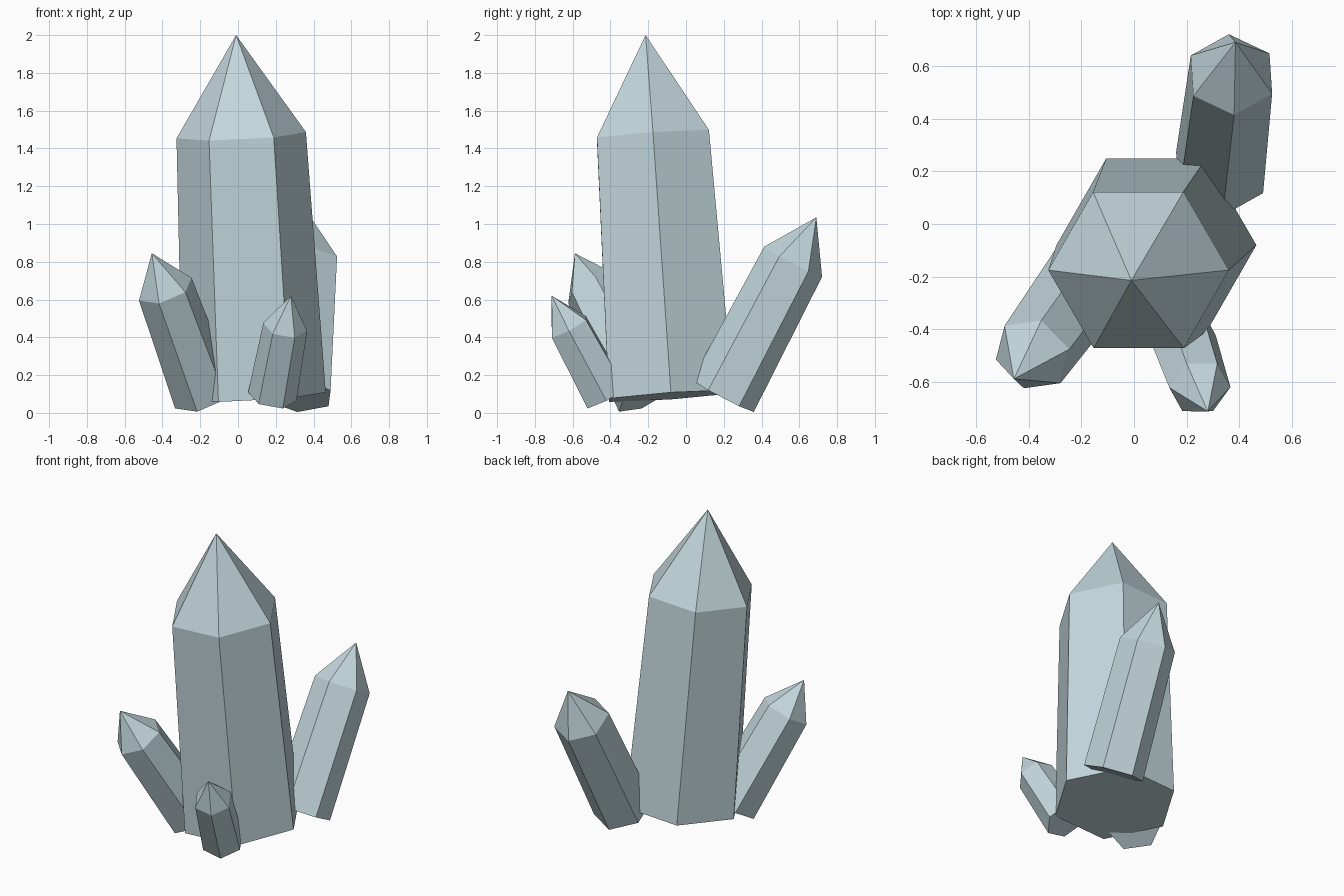
import bpy, bmesh, math
from mathutils import Vector

if "Cube" in bpy.data.objects:
    bpy.data.objects.remove(bpy.data.objects["Cube"])

mat = bpy.data.materials.new("pale_blue_crystal")
mat.diffuse_color = (0.545, 0.68, 0.716, 1)
mat.use_nodes = True
mat.node_tree.nodes["Principled BSDF"].inputs["Base Color"].default_value = mat.diffuse_color


def crystal(name, base, shoulder, tip, r_base, r_shoulder, corner):
    """Six-sided tapered shaft with a pointed cap; corner is the direction of one edge."""
    base, shoulder, tip = Vector(base), Vector(shoulder), Vector(tip)
    axis = (shoulder - base).normalized()
    u = Vector(corner)
    u = (u - axis * u.dot(axis)).normalized()
    v = axis.cross(u)
    bm = bmesh.new()

    def ring(centre, r):
        return [bm.verts.new(centre + r * (math.cos(a) * u + math.sin(a) * v))
                for a in (i * math.pi / 3 for i in range(6))]

    low, high = ring(base, r_base), ring(shoulder, r_shoulder)
    top = bm.verts.new(tip)
    bm.faces.new(low[::-1])
    for i in range(6):
        j = (i + 1) % 6
        bm.faces.new((low[i], low[j], high[j], high[i]))
        bm.faces.new((high[i], high[j], top))
    bm.normal_update()
    mesh = bpy.data.meshes.new(name)
    bm.to_mesh(mesh)
    bm.free()
    mesh.materials.append(mat)
    bpy.context.collection.objects.link(bpy.data.objects.new(name, mesh))


# Large central crystal
crystal("main_crystal", (0.085, -0.08, 0.09), (0.017, -0.175, 1.47),
        (-0.01, -0.214, 2.0), 0.38, 0.343, (1, 0, 0.05))
# Smaller crystals leaning outwards around it
crystal("back_crystal", (0.325, 0.195, 0.09), (0.37, 0.567, 0.80),
        (0.385, 0.69, 1.035), 0.185, 0.173, (0.06, -0.9, 0.47))
crystal("left_crystal", (-0.18, -0.213, 0.09), (-0.385, -0.495, 0.655),
        (-0.456, -0.588, 0.845), 0.168, 0.153, (-0.14, -0.02, -0.06))
crystal("front_crystal", (0.182, -0.422, 0.087), (0.25, -0.62, 0.455),
        (0.28, -0.711, 0.62), 0.13, 0.118, (1, 0, -0.17))
